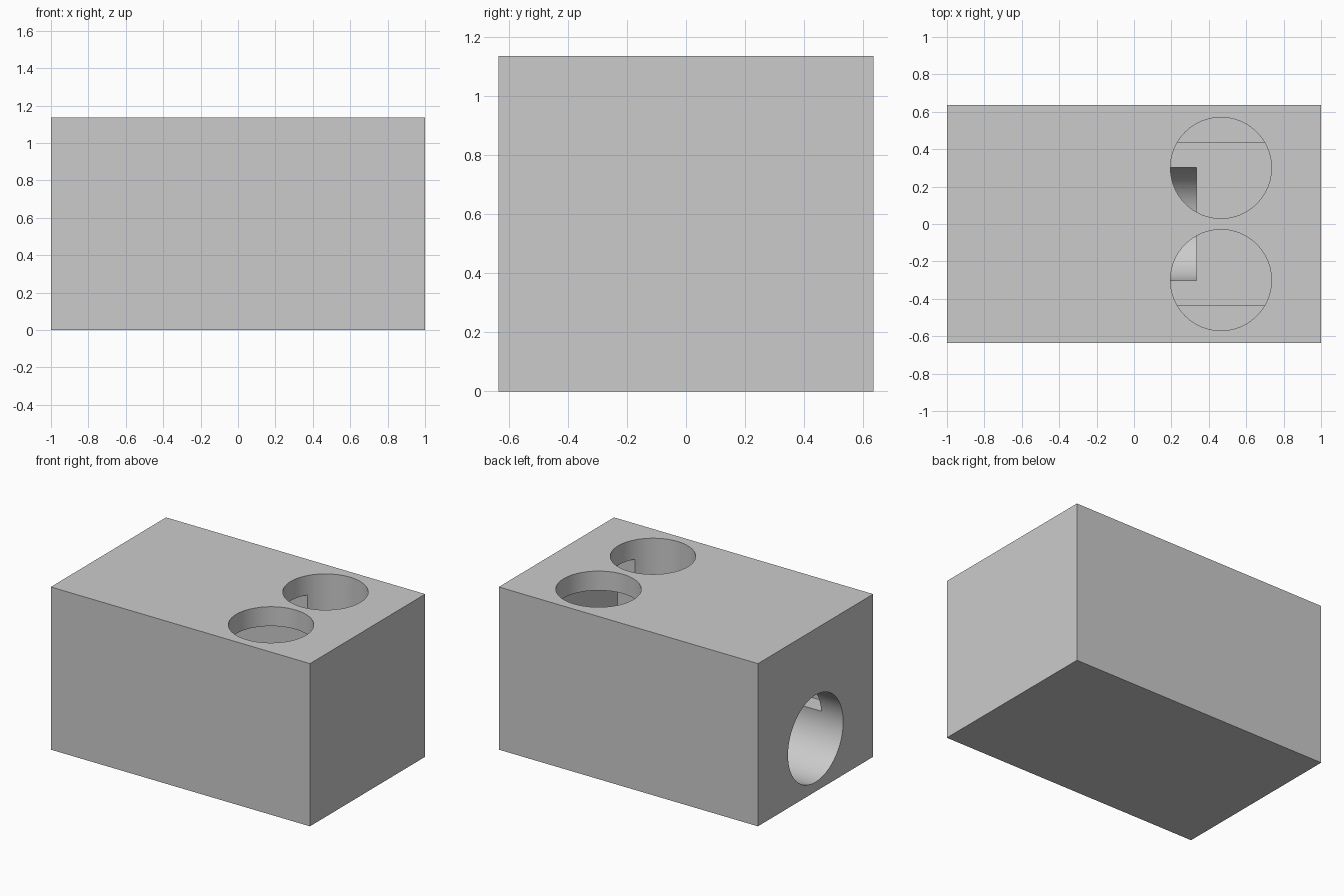
import bpy
import math

cube = bpy.data.objects.get("Cube")
if cube:
    bpy.data.objects.remove(cube, do_unlink=True)

LENGTH, WIDTH, HEIGHT = 2.0, 1.27, 1.135
HOLE_RADIUS, BORE_RADIUS = 0.27, 0.304


def box(name, size, centre):
    bpy.ops.mesh.primitive_cube_add(size=1, location=centre)
    obj = bpy.context.object
    obj.name = name
    obj.scale = size
    bpy.ops.object.transform_apply(location=False, rotation=False, scale=True)
    return obj


def cylinder(name, radius, depth, centre, rotation=(0, 0, 0)):
    bpy.ops.mesh.primitive_cylinder_add(
        vertices=96, radius=radius, depth=depth, location=centre, rotation=rotation)
    obj = bpy.context.object
    obj.name = name
    return obj


def cut(target, cutter):
    mod = target.modifiers.new(cutter.name, "BOOLEAN")
    mod.operation = "DIFFERENCE"
    mod.solver = "EXACT"
    mod.object = cutter
    cutter.hide_render = True
    bpy.context.view_layer.objects.active = target
    bpy.ops.object.modifier_apply(modifier=mod.name)
    bpy.data.objects.remove(cutter, do_unlink=True)


# Solid outer block
block = box("hollow_block", (LENGTH, WIDTH, HEIGHT), (0, 0, HEIGHT / 2))

# Rectangular chamber inside
cut(block, box("chamber_cutter", (1.666, 0.873, 0.6), (0, 0, 0.7)))

# Long round bore entering from the right end
bore_end, bore_start = 0.333, -1.2
cut(block, cylinder("bore_cutter", BORE_RADIUS, bore_end - bore_start,
                    ((bore_end + bore_start) / 2, 0, 0.37), (0, math.pi / 2, 0)))

# Pair of round holes in the top, each leaving a ledge in the chamber wall
ledge, above = 0.8, 1.3
for side in (-1, 1):
    cut(block, cylinder("top_hole_cutter", HOLE_RADIUS, above - ledge,
                        (0.465, side * 0.3, (above + ledge) / 2)))

# Single grey finish
grey = bpy.data.materials.new("plain_grey")
grey.use_nodes = True
colour = (0.6, 0.6, 0.6, 1)
grey.diffuse_color = colour
grey.node_tree.nodes["Principled BSDF"].inputs["Base Color"].default_value = colour
block.data.materials.clear()
block.data.materials.append(grey)

# Smooth curved walls, crisp edges
bpy.ops.object.select_all(action="DESELECT")
block.select_set(True)
bpy.context.view_layer.objects.active = block
bpy.ops.object.shade_smooth_by_angle(angle=math.radians(30))
